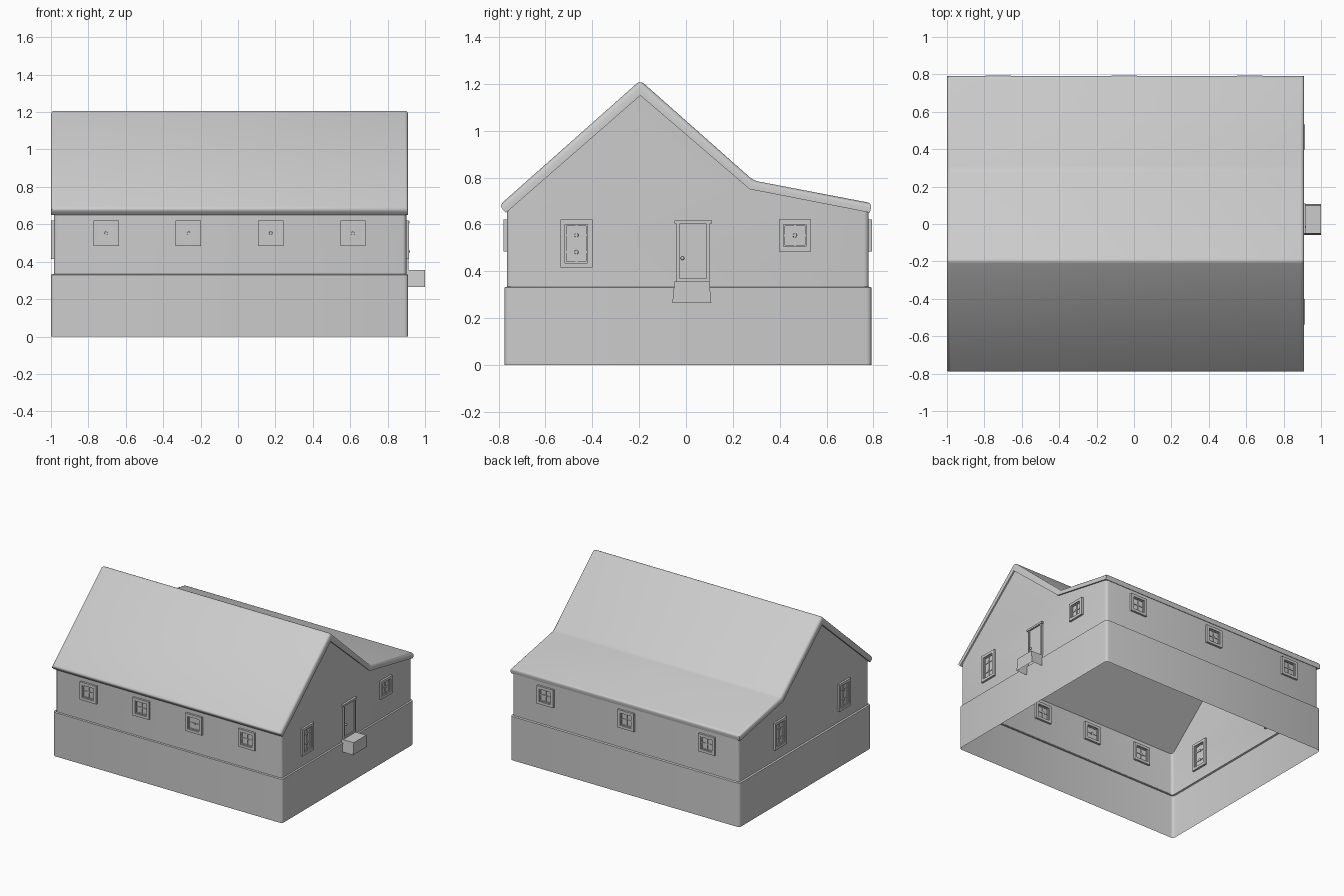
import bpy, bmesh, math
from mathutils import Matrix, Vector

cube = bpy.data.objects.get("Cube")
if cube:
    bpy.data.objects.remove(cube, do_unlink=True)

GREY = (0.6, 0.6, 0.6, 1)
mat = bpy.data.materials.new("plain grey")
mat.use_nodes = True
mat.diffuse_color = GREY
mat.node_tree.nodes["Principled BSDF"].inputs["Base Color"].default_value = GREY

X0, X1 = -1.0, 0.91          # outer ends of the house
WX0, WX1 = -0.985, 0.9       # wall planes
WY0, WY1 = -0.765, 0.78
LEDGE = 0.33


def finish(name, bm, matrix=Matrix(), smooth=True):
    bmesh.ops.recalc_face_normals(bm, faces=bm.faces)
    mesh = bpy.data.meshes.new(name)
    bm.to_mesh(mesh)
    bm.free()
    mesh.materials.append(mat)
    ob = bpy.data.objects.new(name, mesh)
    bpy.context.collection.objects.link(ob)
    ob.matrix_world = matrix
    if smooth:
        bpy.ops.object.select_all(action="DESELECT")
        ob.select_set(True)
        bpy.context.view_layer.objects.active = ob
        bpy.ops.object.shade_smooth_by_angle(angle=math.radians(35))
    return ob


def box(bm, x0, x1, y0, y1, z0, z1):
    size = Vector((x1 - x0, y1 - y0, z1 - z0))
    mid = Vector((x0 + x1, y0 + y1, z0 + z1)) / 2
    made = bmesh.ops.create_cube(bm, size=1, matrix=Matrix.Translation(mid) @ Matrix.Diagonal(size.to_4d()))
    return made["verts"]


def prism(profile, x0, x1):
    """Extrude a (y, z) profile along x."""
    bm = bmesh.new()
    face = bm.faces.new([bm.verts.new((x0, y, z)) for y, z in profile])
    ext = bmesh.ops.extrude_face_region(bm, geom=[face], use_keep_orig=True)
    moved = [g for g in ext["geom"] if isinstance(g, bmesh.types.BMVert)]
    bmesh.ops.translate(bm, verts=moved, vec=(x1 - x0, 0, 0))
    bmesh.ops.recalc_face_normals(bm, faces=bm.faces)
    return bm


def round_corners(bm, width):
    edges = [e for e in bm.edges
             if abs((e.verts[0].co - e.verts[1].co).normalized().z) > 0.99]
    bmesh.ops.bevel(bm, geom=edges, offset=width, segments=3, profile=0.5, affect="EDGES")


def drop_faces(bm, rule):
    bmesh.ops.delete(bm, geom=[f for f in bm.faces if rule(f)], context="FACES")


# Foundation: open box with a narrow ledge on top
bm = bmesh.new()
box(bm, X0, X1, -0.775, 0.792, 0, LEDGE)
round_corners(bm, 0.02)
bm.normal_update()
drop_faces(bm, lambda f: f.normal.z < -0.9)
top = [f for f in bm.faces if f.normal.z > 0.9]
bmesh.ops.inset_region(bm, faces=top, thickness=0.012, depth=0.004)
bmesh.ops.delete(bm, geom=top, context="FACES")
finish("foundation", bm)

# Walls: gabled shell, open below and under the roof
bm = prism([(WY0, LEDGE), (WY1, LEDGE), (WY1, 0.66), (0.275, 0.76),
            (-0.195, 1.16), (WY0, 0.665)], WX0, WX1)
round_corners(bm, 0.02)
bm.normal_update()
drop_faces(bm, lambda f: abs(f.normal.z) > 0.1)
finish("walls", bm)

# Roof: one bent slab with softened edges
bm = prism([(-0.798, 0.68), (-0.195, 1.215), (0.288, 0.787), (0.795, 0.69),
            (0.785, 0.65), (0.272, 0.75), (-0.195, 1.15), (-0.768, 0.65)], X0, X1)
upper = [e for e in bm.edges
         if any(f.normal.z > 0.1 for f in e.link_faces)]
bmesh.ops.bevel(bm, geom=upper, offset=0.02, segments=3, profile=0.5, affect="EDGES")
finish("roof", bm)


def placed(side, along, z):
    """Local x runs along the wall, y points outward, z up."""
    spot, turn = {"front": ((along, WY0), math.pi), "back": ((along, WY1), 0),
                  "right": ((WX0, along), math.pi / 2),
                  "left": ((WX1, along), -math.pi / 2)}[side]
    return Matrix.Translation((*spot, z)) @ Matrix.Rotation(turn, 4, "Z")


def frame(bm, w, h, bar, y0, y1):
    """Rectangular frame of half-width w and half-height h."""
    for s in (-1, 1):
        a, b = sorted((s * w, s * (w - bar)))
        box(bm, a, b, y0, y1, -h, h)
        a, b = sorted((s * h, s * (h - bar)))
        box(bm, bar - w, w - bar, y0, y1, a, b)


def window(name, side, along, tall=False):
    z0, z1 = (0.415 if tall else 0.485), 0.62
    w, h = 0.068, (z1 - z0) / 2
    bm = bmesh.new()
    frame(bm, w, h, 0.02, -0.015, 0.015)                    # casing
    frame(bm, w - 0.02, h - 0.02, 0.006, -0.006, 0.008)     # sash
    box(bm, -0.004, 0.004, -0.004, 0.005, 0.024 - h, h - 0.024)
    for z in ((-0.036, 0.036) if tall else (0,)):           # bars and rosettes
        box(bm, 0.024 - w, w - 0.024, -0.004, 0.004, z - 0.004, z + 0.004)
        bmesh.ops.create_cone(bm, cap_ends=True, segments=10, radius1=0.011, radius2=0.008, depth=0.014,
                              matrix=Matrix.Translation((0, 0, z)) @ Matrix.Rotation(-math.pi / 2, 4, "X"))
    finish(name, bm, placed(side, along, (z0 + z1) / 2), smooth=False)


for i in range(4):
    window(f"front_window_{i + 1}", "front", -0.705 + 0.44 * i)
for i in range(3):
    window(f"back_window_{i + 1}", "back", -0.726 + 0.673 * i)
window("left_tall_window", "left", -0.468, tall=True)
window("left_small_window", "left", 0.465)
window("right_tall_window_1", "right", -0.468, tall=True)
window("right_tall_window_2", "right", 0.295, tall=True)

# Door with casing, panel and knob
door = placed("left", 0.03, 0.485)
bm = bmesh.new()
frame(bm, 0.072, 0.13, 0.014, -0.01, 0.012)
box(bm, -0.08, 0.08, -0.01, 0.016, 0.118, 0.132)
finish("door_casing", bm, door, smooth=False)
bm = bmesh.new()
box(bm, -0.058, 0.058, -0.004, 0.005, -0.116, 0.116)
finish("door", bm, door, smooth=False)
bm = bmesh.new()
bmesh.ops.create_uvsphere(bm, u_segments=12, v_segments=8, radius=0.008,
                          matrix=Matrix.Translation((0.045, 0.012, -0.03)))
finish("door_knob", bm, door)

# Doorstep: flared block, open underneath
bm = bmesh.new()
box(bm, 0.9, 1.0, -0.058, 0.108, 0.265, 0.355)
for v in bm.verts:
    if v.co.z > 0.3:
        v.co.y = 0.025 + (v.co.y - 0.025) * 0.9
bm.normal_update()
drop_faces(bm, lambda f: f.normal.z < -0.9)
finish("doorstep", bm, smooth=False)
